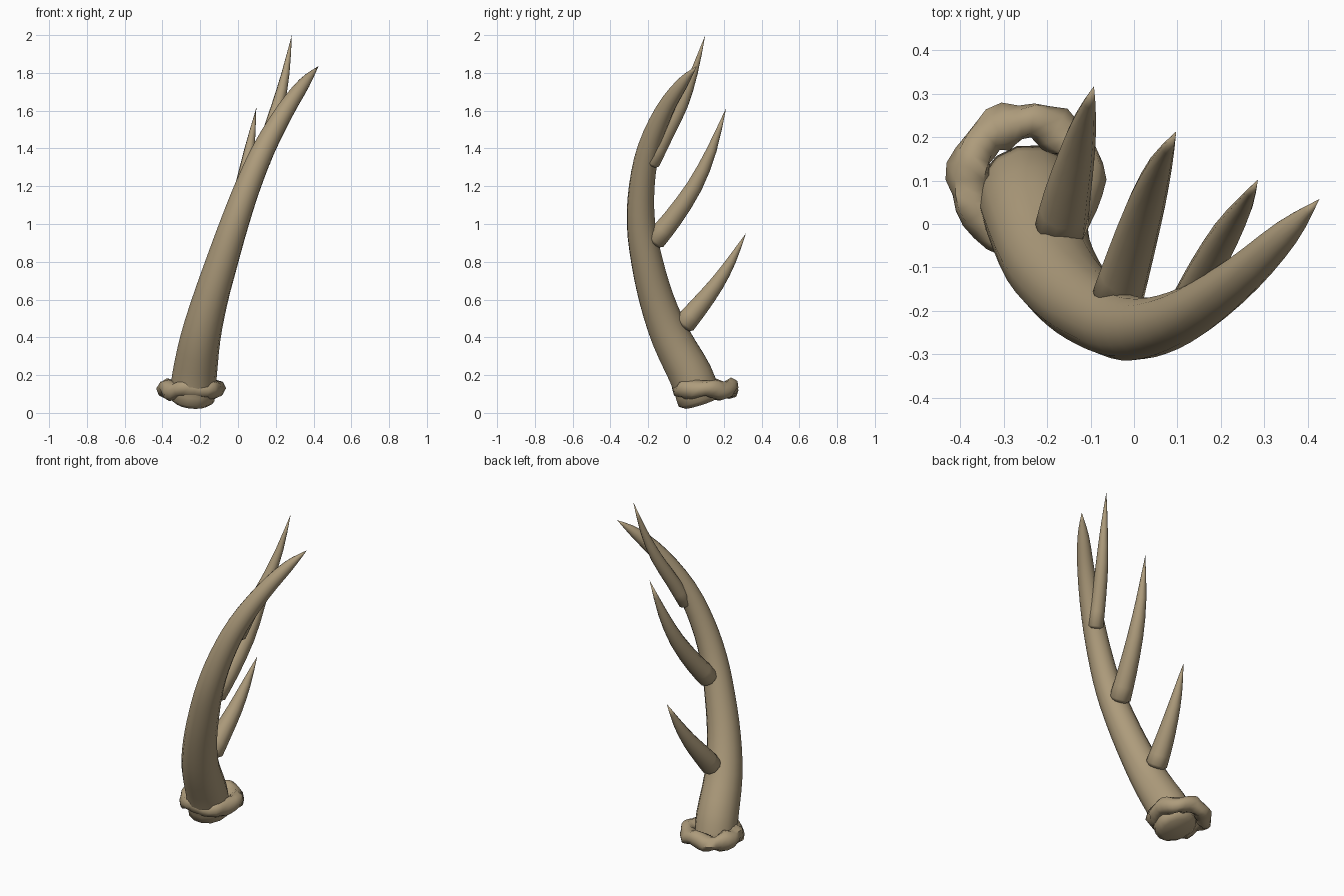
import bpy, bmesh, math, random
from mathutils import Vector

if "Cube" in bpy.data.objects:
    bpy.data.objects.remove(bpy.data.objects["Cube"])

random.seed(4)
horn = bpy.data.materials.new("horn_tan")
horn.diffuse_color = (0.42, 0.33, 0.20, 1)
horn.use_nodes = True
horn.node_tree.nodes["Principled BSDF"].inputs["Base Color"].default_value = horn.diffuse_color


def finish(name, bm, angle):
    bmesh.ops.recalc_face_normals(bm, faces=bm.faces)
    me = bpy.data.meshes.new(name)
    bm.to_mesh(me)
    bm.free()
    me.materials.append(horn)
    ob = bpy.data.objects.new(name, me)
    bpy.context.collection.objects.link(ob)
    bpy.ops.object.select_all(action='DESELECT')
    ob.select_set(True)
    bpy.context.view_layer.objects.active = ob
    bpy.ops.object.shade_smooth_by_angle(angle=math.radians(angle))
    return ob


def smooth_path(pts, steps):
    """Catmull-Rom through (x, y, z, radius) points."""
    p = [Vector(q) for q in pts]
    p = [2 * p[0] - p[1]] + p + [2 * p[-1] - p[-2]]
    out = []
    for i in range(1, len(p) - 2):
        a, b, c, d = p[i - 1:i + 3]
        for k in range(steps):
            t = k / steps
            out.append(0.5 * (2 * b + (c - a) * t + (2 * a - 5 * b + 4 * c - d) * t * t
                              + (3 * b - a - 3 * c + d) * t ** 3))
    return out + [p[-2]]


def horn_sweep(name, pts, sides, steps, bulge):
    """Tapered tube with a pointed tip and a rounded base."""
    path = smooth_path(pts, steps)
    back = (path[0] - path[1]).to_3d().normalized()
    r = path[0][3]
    path.insert(0, Vector((*(path[0].to_3d() + back * bulge * r), 0.72 * r)))
    pos = [Vector(q[:3]) for q in path]
    bm = bmesh.new()
    rings = []
    u = Vector((1, 0, 0))
    for i, c in enumerate(pos[:-1]):
        tan = (pos[i + 1] - pos[max(i - 1, 0)]).normalized()
        u = (u - tan * u.dot(tan)).normalized()
        v = tan.cross(u)
        r = path[i][3]
        rings.append([bm.verts.new(c + r * (math.cos(a) * u + math.sin(a) * v))
                      for a in (math.tau * k / sides for k in range(sides))])
    for a, b in zip(rings, rings[1:]):
        for k in range(sides):
            n = (k + 1) % sides
            bm.faces.new((a[k], a[n], b[n], b[k]))
    tip = bm.verts.new(pos[-1])
    root = bm.verts.new(pos[0] + back * bulge * 0.3 * path[0][3])
    for k in range(sides):
        n = (k + 1) % sides
        bm.faces.new((rings[-1][k], rings[-1][n], tip))
        bm.faces.new((rings[0][n], rings[0][k], root))
    return finish(name, bm, 70)


# Main curved beam
horn_sweep("main_beam", [
    (-.243, .07, .07, .118), (-.23, .025, .2, .118), (-.198, -.08, .4, .106),
    (-.147, -.155, .6, .094), (-.085, -.206, .8, .085), (-.02, -.238, 1.0, .076),
    (.052, -.234, 1.2, .068), (.138, -.197, 1.4, .060), (.25, -.115, 1.6, .048),
    (.35, -.02, 1.745, .032), (.426, .057, 1.836, .001)],
    14, 3, 0.2)

# Three tines rising from the back of the beam
tines = {
    "lower_tine": [(-.167, -.005, .475, .061), (-.153, .07, .565, .054),
                   (-.132, .16, .68, .042), (-.113, .24, .805, .026), (-.092, .317, .95, .001)],
    "middle_tine": [(-.036, -.162, .918, .060), (-.008, -.07, 1.03, .054),
                    (.028, .045, 1.2, .044), (.06, .135, 1.39, .028), (.097, .213, 1.615, .001)],
    "upper_tine": [(.128, -.178, 1.325, .043), (.165, -.105, 1.47, .040),
                   (.212, -.022, 1.63, .034), (.252, .042, 1.8, .021), (.285, .102, 2.0, .001)],
}
for name, pts in tines.items():
    horn_sweep(name, pts, 10, 2, 0.3)

# Lumpy, twisted burr ring around the base
bm = bmesh.new()
N, M = 30, 8
grid = []
for i in range(N):
    a = math.tau * i / N
    big = 0.134 + random.uniform(-.004, .004)
    small = 0.047 + 0.003 * math.sin(7 * a + 1) + random.uniform(-.003, .003)
    lift = 0.125 + 0.007 * math.sin(4 * a + 2) + random.uniform(-.003, .003)
    row = []
    for j in range(M):
        b = math.tau * j / M
        s = small * (1 + 0.14 * math.cos(2 * b - 6 * a)) * random.uniform(.95, 1.05)
        d = big + s * math.cos(b)
        row.append(bm.verts.new((-.247 + d * math.cos(a), .102 + d * math.sin(a),
                                 lift + s * math.sin(b))))
    grid.append(row)
for i in range(N):
    for j in range(M):
        p, q = grid[i], grid[(i + 1) % N]
        bm.faces.new((p[j], q[j], q[(j + 1) % M], p[(j + 1) % M]))
finish("burr_ring", bm, 60)
